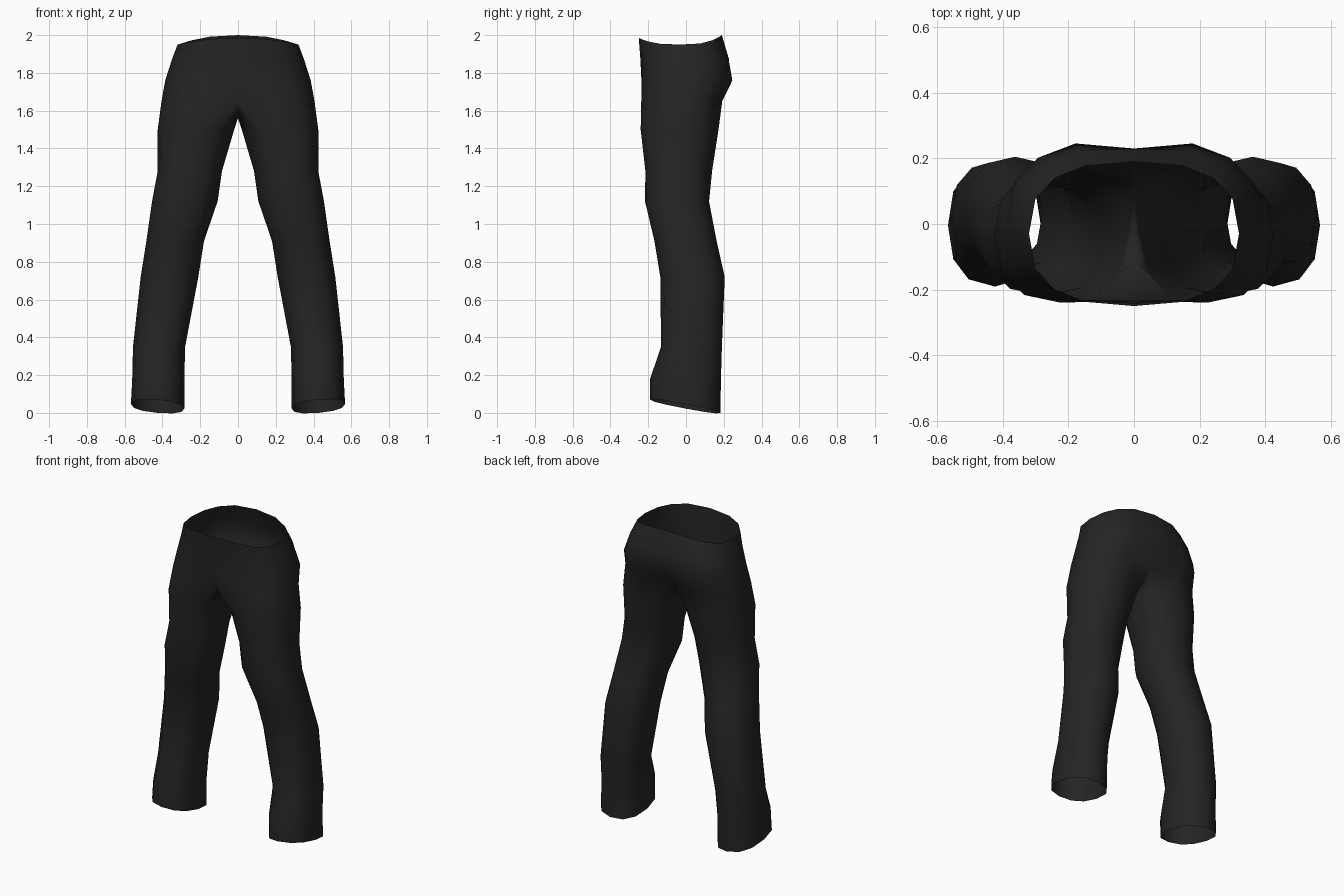
import bpy, bmesh, math

cube = bpy.data.objects.get("Cube")
if cube:
    bpy.data.objects.remove(cube, do_unlink=True)

fabric = bpy.data.materials.new("dark_fabric")
fabric.use_nodes = True
color = (0.018, 0.018, 0.018, 1)
fabric.diffuse_color = color
fabric.node_tree.nodes["Principled BSDF"].inputs["Base Color"].default_value = color

SIDES = 12      # points around a leg
OUTER = 9       # of these, points on the outer half from front seam to back seam


def power(v, e):
    return math.copysign(abs(v) ** e, v)


# Half ring around the hips: height, half width, front y, back y, seam inset
def hip_ring(z, w, front, back, inset, waist=False):
    pts = []
    for i in range(OUTER):
        a = math.pi * (i / (OUTER - 1) - 0.5)
        s = power(math.sin(a), 0.75)
        x = w * power(math.cos(a), 0.8) if 0 < i < OUTER - 1 else 0
        y = (front + back) / 2 + s * (back - front) / 2
        if i == OUTER - 1:
            y -= inset
        if i == 0:
            y += inset * 0.3
        rise = 0.05 * min(1, abs(s) ** 3) if waist else 0
        if waist and i < OUTER // 2:
            rise *= 0.7
        pts.append((x, y, z + rise))
    return pts


# Closed ring around one leg: height, inner x, outer x, front y, back y
def leg_ring(z, x0, x1, front, back, hem=False):
    pts = []
    for i in range(SIDES):
        a = math.radians(240 + 30 * i)
        c, s = power(math.cos(a), 0.85), power(math.sin(a), 0.85)
        x = (x0 + x1) / 2 + c * (x1 - x0) / 2
        y = (front + back) / 2 + s * (back - front) / 2
        drop = 0.035 - 0.035 * s + 0.012 * c if hem else 0
        pts.append((x, y, z + drop))
    return pts


hips = [
    hip_ring(1.95, 0.32, -0.25, 0.19, 0.0, True),
    hip_ring(1.87, 0.35, -0.245, 0.24, 0.012),
    hip_ring(1.76, 0.385, -0.245, 0.26, 0.03),
]

# Ring at the crotch: outer half is a hip ring, inner half is the seam arch
crotch = hip_ring(1.65, 0.405, -0.25, 0.205, 0.06)
crotch += [(0, 0.09, 1.59), (0, 0, 1.56), (0, -0.11, 1.595)]

legs = [
    leg_ring(1.5, 0.02, 0.425, -0.24, 0.172),
    leg_ring(1.28, 0.085, 0.425, -0.215, 0.138),
    leg_ring(1.12, 0.108, 0.455, -0.217, 0.122),
    leg_ring(0.91, 0.18, 0.485, -0.167, 0.162),
    leg_ring(0.72, 0.21, 0.515, -0.136, 0.205),
    leg_ring(0.35, 0.28, 0.556, -0.132, 0.19),
    leg_ring(0.18, 0.284, 0.56, -0.19, 0.185),
    leg_ring(0.0, 0.284, 0.567, -0.19, 0.182, True),
]

bm = bmesh.new()
rings = [[bm.verts.new(p) for p in ring] for ring in hips + [crotch] + legs]

# Skin: open half strips over the hips, closed tubes down the leg
for upper, lower in zip(rings, rings[1:]):
    closed = len(upper) == SIDES
    for i in range(SIDES if closed else OUTER - 1):
        j = (i + 1) % SIDES
        bm.faces.new((upper[i], lower[i], lower[j], upper[j]))

mesh = bpy.data.meshes.new("trousers")
bm.to_mesh(mesh)
bm.free()
mesh.materials.append(fabric)
trousers = bpy.data.objects.new("trousers", mesh)
bpy.context.collection.objects.link(trousers)

# The other leg
mirror = trousers.modifiers.new("mirror", "MIRROR")
mirror.use_clip = True
mirror.merge_threshold = 0.0005

for o in bpy.context.selected_objects:
    o.select_set(False)
trousers.select_set(True)
bpy.context.view_layer.objects.active = trousers
bpy.ops.object.shade_smooth()
